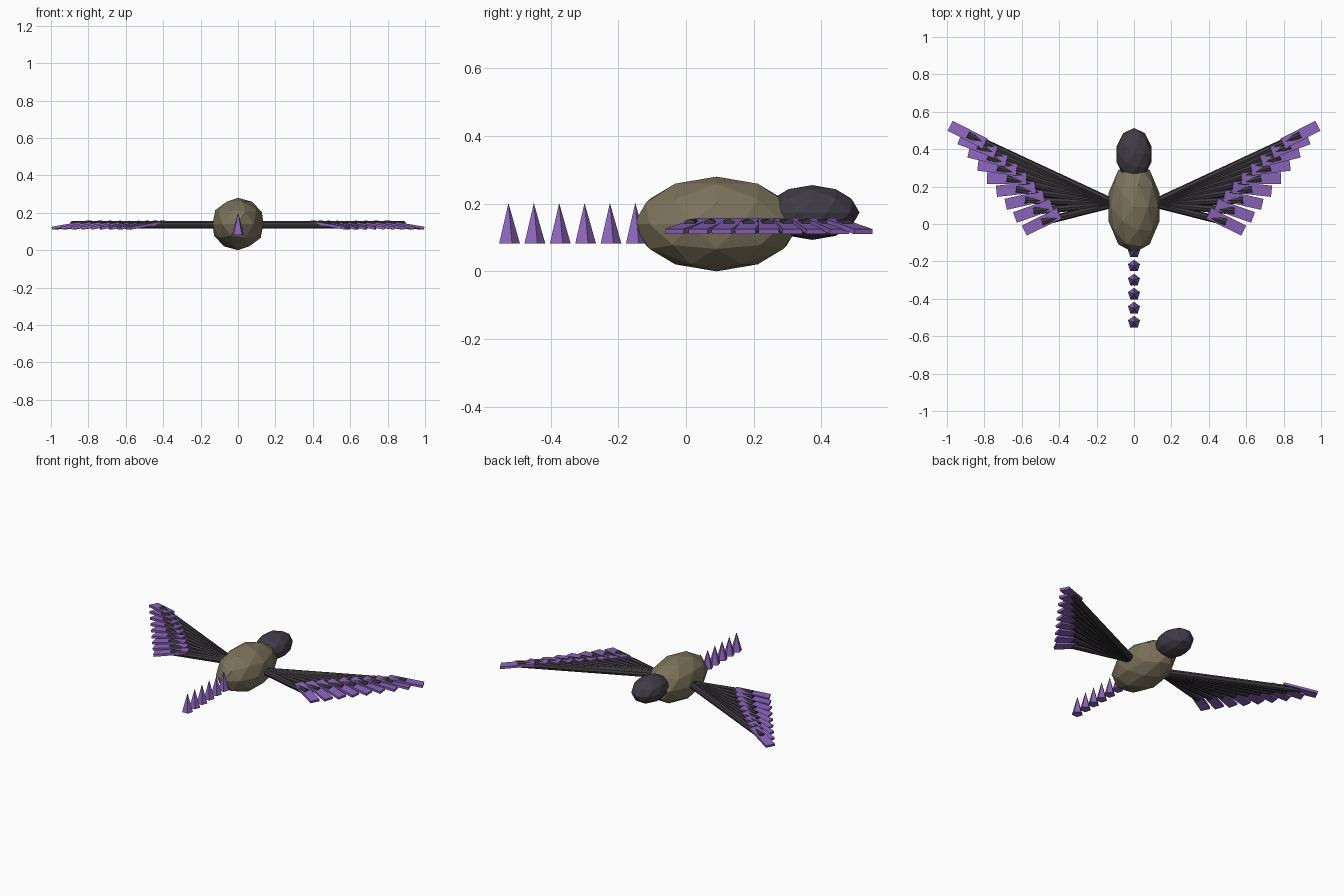
import bpy
from math import radians, cos, sin
from mathutils import Vector, Euler

cube = bpy.data.objects.get("Cube")
if cube:
    bpy.data.objects.remove(cube, do_unlink=True)


def material(name, rgb):
    m = bpy.data.materials.new(name)
    m.use_nodes = True
    m.diffuse_color = (*rgb, 1)
    m.node_tree.nodes["Principled BSDF"].inputs["Base Color"].default_value = (*rgb, 1)
    return m


olive = material("olive_brown", (0.20, 0.17, 0.105))
slate = material("dark_slate", (0.052, 0.045, 0.062))
charcoal = material("charcoal", (0.047, 0.041, 0.047))
purple = material("purple", (0.26, 0.13, 0.50))


def finish(name, mat):
    obj = bpy.context.object
    obj.name = name
    obj.data.materials.append(mat)
    return obj


def faceted_ball(name, location, radii, mat):
    bpy.ops.mesh.primitive_ico_sphere_add(subdivisions=2, radius=1, location=location)
    finish(name, mat).scale = radii


# Body and head
faceted_ball("body", (0, 0.09, 0.14), (0.143, 0.245, 0.14), olive)
faceted_ball("head", (0, 0.373, 0.174), (0.098, 0.14, 0.081), slate)

# Tail spikes in a row behind the body
for i in range(6):
    bpy.ops.mesh.primitive_cone_add(vertices=5, radius1=0.034, radius2=0, depth=0.12,
                                    location=(0, -0.525 + 0.075 * i, 0.142))
    finish(f"tail_spike_{i + 1}", purple)

# Wings: a fan of quills, each carrying a tilted feather plate at its tip
FEATHERS = 9
LENGTH, WIDTH, THICKNESS = 0.21, 0.06, 0.015
for side, label in ((1, "left"), (-1, "right")):
    root = Vector((0.1 * side, 0.11, 0.135))
    for i in range(FEATHERS):
        t = i / (FEATHERS - 1)
        yaw = radians(27 - 53 * t)
        tip = Vector((side * (0.983 - 0.396 * t - LENGTH / 2 * cos(yaw)),
                      0.525 - 0.56 * t - LENGTH / 2 * sin(yaw), 0.135))
        quill = tip - root
        bpy.ops.mesh.primitive_cylinder_add(vertices=8, radius=0.02, depth=quill.length,
                                            location=(root + tip) / 2)
        finish(f"{label}_quill_{i + 1}", charcoal).rotation_euler = \
            quill.to_track_quat('Z', 'Y').to_euler()

        bpy.ops.mesh.primitive_cube_add(size=1, location=(tip.x, tip.y, 0.134))
        plate = finish(f"{label}_feather_{i + 1}", purple)
        plate.scale = (LENGTH, WIDTH, THICKNESS)
        plate.rotation_euler = Euler((0, side * radians(9), side * yaw))
